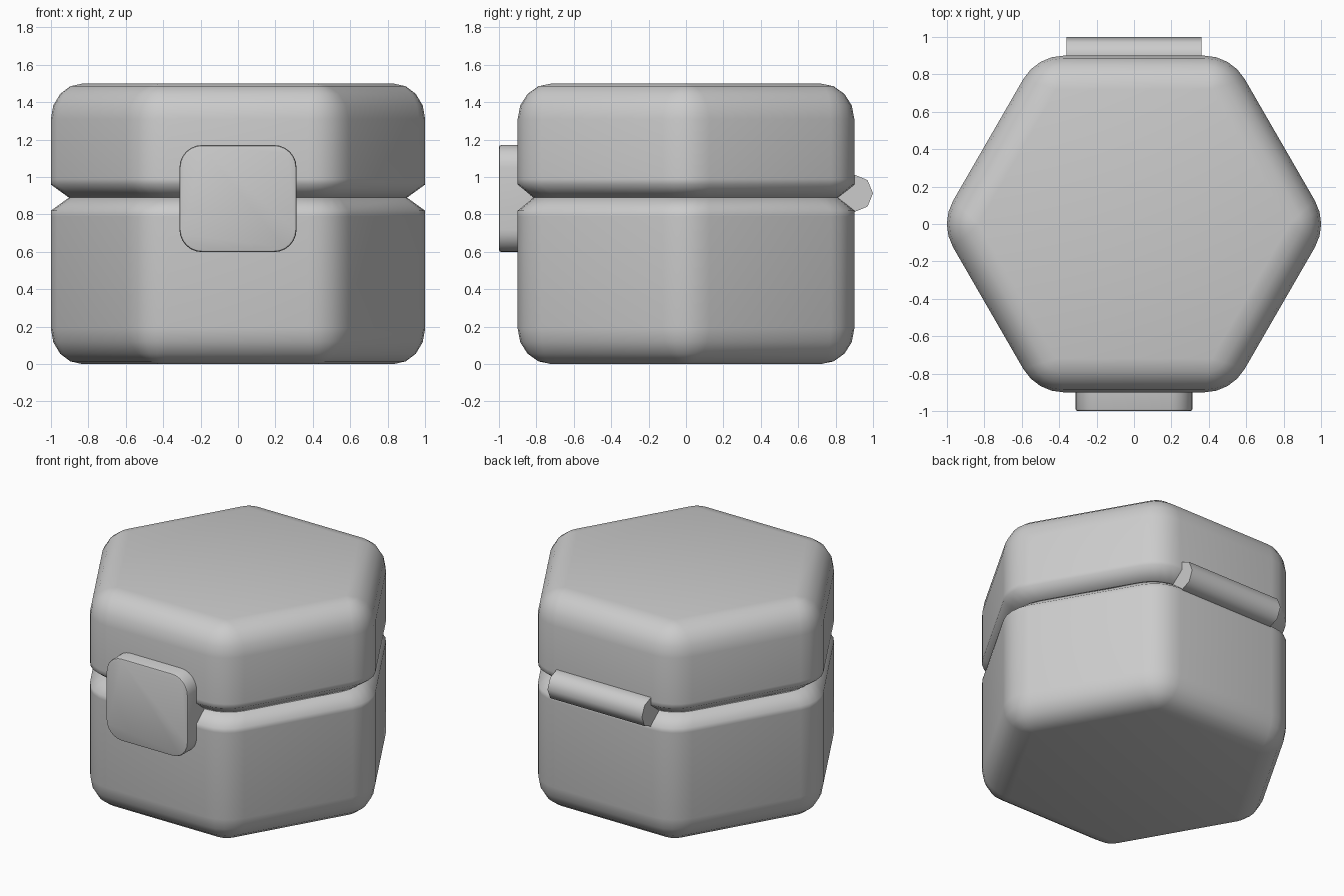
import bpy, bmesh
from math import sin, cos, pi, radians, sqrt
from mathutils import Matrix

if "Cube" in bpy.data.objects:
    bpy.data.objects.remove(bpy.data.objects["Cube"])


def loft(name, rings, matrix=Matrix(), angle=60):
    """Closed solid through equally sized rings of 3D points."""
    bm = bmesh.new()
    loops = [[bm.verts.new(p) for p in ring] for ring in rings]
    n = len(loops[0])
    for a, b in zip(loops, loops[1:]):
        for i in range(n):
            j = (i + 1) % n
            bm.faces.new((a[i], a[j], b[j], b[i]))
    bm.faces.new(loops[0][::-1])
    bm.faces.new(loops[-1])
    bmesh.ops.remove_doubles(bm, verts=bm.verts[:], dist=0.0005)
    bm.transform(matrix)
    bmesh.ops.recalc_face_normals(bm, faces=bm.faces[:])
    mesh = bpy.data.meshes.new(name)
    bm.to_mesh(mesh)
    bm.free()
    obj = bpy.data.objects.new(name, mesh)
    bpy.context.collection.objects.link(obj)
    bpy.ops.object.select_all(action='DESELECT')
    obj.select_set(True)
    bpy.context.view_layer.objects.active = obj
    bpy.ops.object.shade_smooth_by_angle(angle=radians(angle))
    return obj


def hexagon(apothem, r, z, seg=4):
    """Rounded hexagon with corners on the x axis."""
    c = (apothem - r) * 2 / sqrt(3)
    pts = []
    for k in range(6):
        mid = k * pi / 3
        for s in range(seg + 1):
            t = mid + (s / seg - 0.5) * pi / 3
            pts.append((c * cos(mid) + r * cos(t), c * sin(mid) + r * sin(t), z))
    return pts


def rounded_rect(hx, hy, r, z, seg=6):
    pts = []
    for k, (sx, sy) in enumerate(((1, 1), (-1, 1), (-1, -1), (1, -1))):
        for s in range(seg + 1):
            t = (k + s / seg) * pi / 2
            pts.append((sx * (hx - r) + r * cos(t), sy * (hy - r) + r * sin(t), z))
    return pts


def shell(name, z_end, z_edge, z_seam):
    """Half of the box: rounded outer end, chamfered towards the seam."""
    d = 1 if z_edge > z_end else -1
    rings = []
    for i in range(5):
        t = i / 4 * pi / 2
        rings.append(hexagon(0.72 + 0.18 * sin(t), 0.25 * sin(t), z_end + d * 0.19 * (1 - cos(t))))
    rings.append(hexagon(0.9, 0.25, z_edge - d * 0.03))
    rings.append(hexagon(0.9, 0.25, z_edge))
    rings.append(hexagon(0.815, 0.24, z_seam))
    return loft(name, rings)


# Box body and lid, meeting in a V-shaped groove
shell("box_body", 0.0, 0.82, 0.89)
shell("box_lid", 1.5, 0.96, 0.89)

# Front latch: rounded plate with a slightly softened front edge
to_front = Matrix.Translation((0, 0, 0.885)) @ Matrix.Rotation(pi / 2, 4, 'X')
loft("latch", [rounded_rect(0.313, 0.286, 0.12, 0.80),
               rounded_rect(0.313, 0.286, 0.12, 0.988),
               rounded_rect(0.309, 0.282, 0.116, 0.997),
               rounded_rect(0.301, 0.274, 0.108, 1.0)], to_front, 40)

# Back hinge: eight-sided pin along x
pin = [[(x, 0.9 + 0.1 * cos(k * pi / 4), 0.913 + 0.1 * sin(k * pi / 4)) for k in range(8)]
       for x in (-0.362, 0.362)]
loft("hinge", pin)
